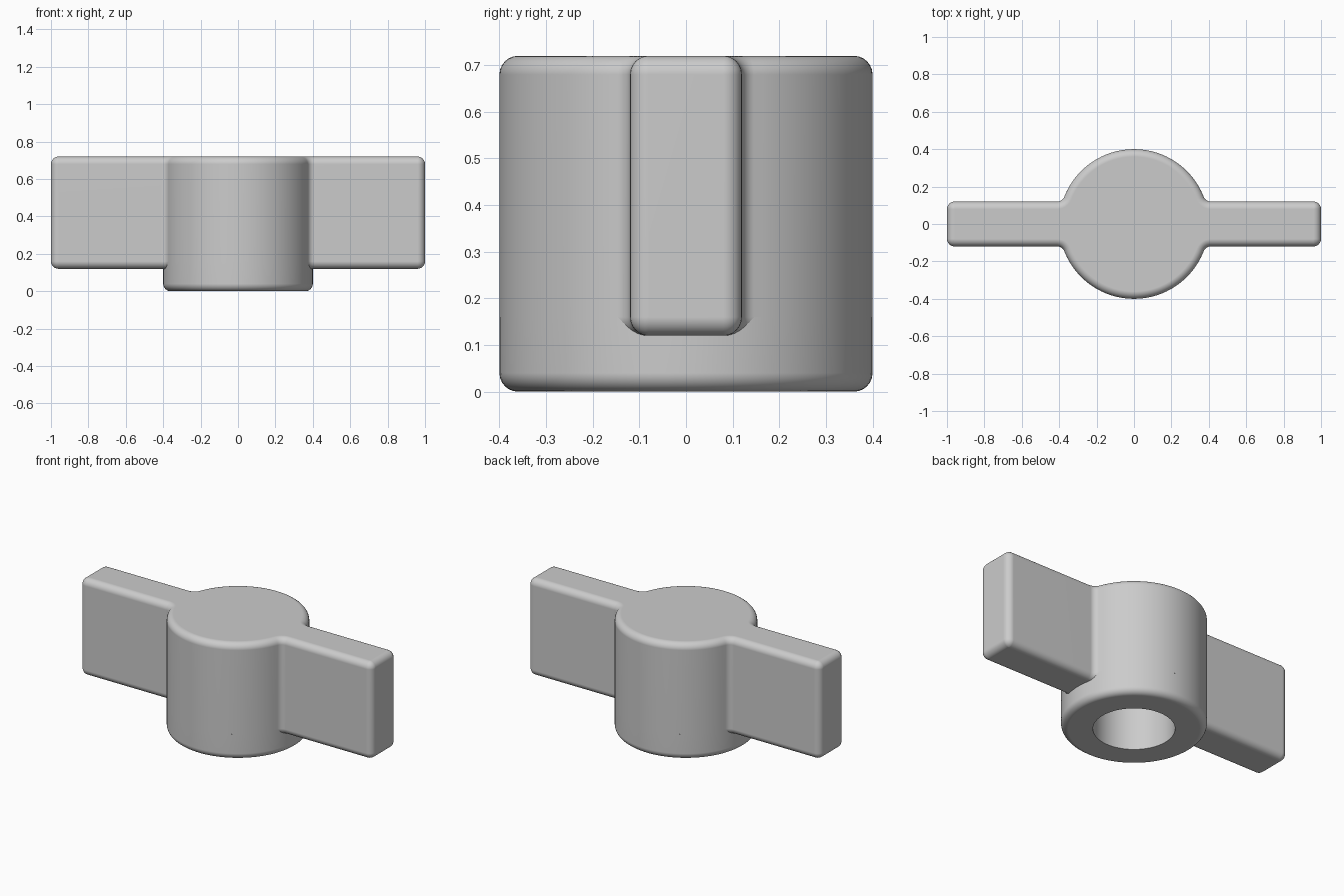
import bpy, bmesh
from math import sin, cos, pi, asin, sqrt

if "Cube" in bpy.data.objects:
    bpy.data.objects.remove(bpy.data.objects["Cube"])

# Main sizes
HUB_R, BORE_R, BORE_TOP = 0.4, 0.225, 0.5
HALF_LEN, HALF_W = 1.0, 0.12
WING_Z, TOP_Z = 0.12, 0.72
R = 0.04            # radius of every rounding and fillet
STEPS = 6

grey = bpy.data.materials.new("plain grey")
grey.use_nodes = True
colour = (0.6, 0.6, 0.6, 1)
grey.diffuse_color = colour
grey.node_tree.nodes["Principled BSDF"].inputs["Base Color"].default_value = colour


def arc(cx, cy, r, a0, a1, n):
    angles = [a0 + (a1 - a0) * i / n for i in range(n + 1)]
    return [(cx + r * cos(a), cy + r * sin(a)) for a in angles]


def outline(d):
    """Plan of hub, wings and fillets, moved inward by d; flags mark wing points."""
    fy = HALF_W + R
    fx = sqrt((HUB_R + R) ** 2 - fy ** 2)
    tangent = asin(fy / (HUB_R + R))
    wing = arc(HALF_LEN - R, HALF_W - R, R - d, 0, pi / 2, STEPS)
    wing += arc(fx, fy, R + d, 1.5 * pi, pi + tangent, STEPS)
    hub = arc(0, 0, HUB_R - d, tangent, pi / 2, 24)[1:]
    quarter = [(p, True) for p in wing] + [(p, False) for p in hub]
    half = quarter + [((-x, y), f) for (x, y), f in quarter[-2::-1]]
    full = half + [((-x, -y), f) for (x, y), f in half]
    return [p for p, f in full], [f for p, f in full]


def finish(bm, name):
    bmesh.ops.remove_doubles(bm, verts=bm.verts, dist=1e-5)
    bmesh.ops.delete(bm, geom=[v for v in bm.verts if not v.link_faces], context='VERTS')
    mesh = bpy.data.meshes.new(name)
    bm.to_mesh(mesh)
    bm.free()
    mesh.materials.append(grey)
    ob = bpy.data.objects.new(name, mesh)
    bpy.context.collection.objects.link(ob)
    bpy.ops.object.select_all(action='DESELECT')
    ob.select_set(True)
    bpy.context.view_layer.objects.active = ob
    bpy.ops.object.shade_smooth_by_angle(angle=pi / 6)
    # Keep the large flat faces flat beside the roundings
    mod = ob.modifiers.new("flat faces", 'WEIGHTED_NORMAL')
    mod.keep_sharp = True
    return ob


# Upper hub and both wings, as stacked outlines with rounded rims
bm = bmesh.new()
turns = [i * pi / 2 / STEPS for i in range(STEPS + 1)]
levels = [(R - R * sin(a), WING_Z + R - R * cos(a)) for a in turns]
levels += [(R - R * cos(a), TOP_Z - R + R * sin(a)) for a in turns]
rings = []
for d, z in levels:
    points, on_wing = outline(d)
    rings.append([bm.verts.new((x, y, z)) for x, y in points])
n = len(on_wing)
for k in range(len(rings) - 1):
    low, high = rings[k], rings[k + 1]
    for i in range(n):
        j = (i + 1) % n
        if k >= STEPS or (on_wing[i] and on_wing[j]):
            bm.faces.new((low[i], low[j], high[j], high[i]))
bm.faces.new(rings[-1])
for side in (1, -1):
    under = [v for v, f in zip(rings[0], on_wing) if f and v.co.x * side > 0]
    if side > 0:    # this wing wraps past the start of the ring
        half = len(under) // 2
        under = under[half:] + under[:half]
    bm.faces.new(under[::-1])
finish(bm, "wings_and_hub_top")

# Lower hub with rounded foot and blind bore, as a turned profile
bm = bmesh.new()
profile = [(HUB_R, WING_Z + R)]
profile += arc(HUB_R - R, R, R, 0, -pi / 2, STEPS)
profile += [(BORE_R, 0), (BORE_R, BORE_TOP), (0, BORE_TOP)]
verts = [bm.verts.new((r, 0, z)) for r, z in profile]
edges = [bm.edges.new(pair) for pair in zip(verts, verts[1:])]
bmesh.ops.spin(bm, geom=verts + edges, cent=(0, 0, 0), axis=(0, 0, 1),
               angle=2 * pi, steps=96, use_merge=False)
bmesh.ops.remove_doubles(bm, verts=bm.verts, dist=1e-5)
bmesh.ops.recalc_face_normals(bm, faces=bm.faces)
# The foot must face down; turn the whole skin over if it does not
foot = min(bm.faces, key=lambda f: f.calc_center_median().z)
if foot.normal.z > 0:
    bmesh.ops.reverse_faces(bm, faces=bm.faces)
finish(bm, "hub_foot_and_bore")
